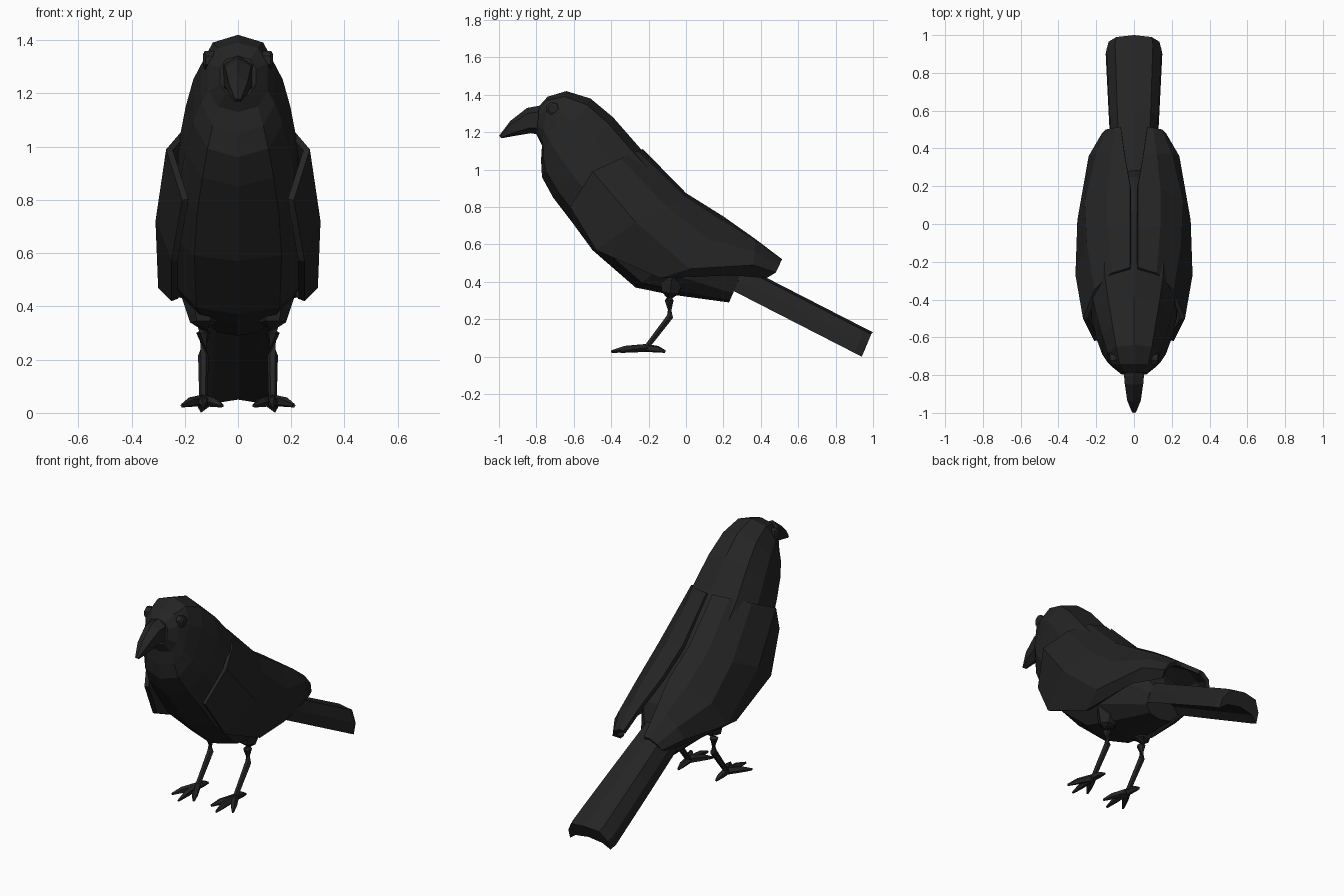
import bpy, bmesh, math
from mathutils import Vector

if "Cube" in bpy.data.objects:
    bpy.data.objects.remove(bpy.data.objects["Cube"])

black = bpy.data.materials.new("feather black")
black.diffuse_color = (0.018, 0.018, 0.018, 1)
black.use_nodes = True
black.node_tree.nodes["Principled BSDF"].inputs["Base Color"].default_value = black.diffuse_color


def make(name, bm, mirror=False, thick=0, recalc=True):
    if recalc:
        bmesh.ops.recalc_face_normals(bm, faces=bm.faces)
    me = bpy.data.meshes.new(name)
    bm.to_mesh(me)
    bm.free()
    me.materials.append(black)
    ob = bpy.data.objects.new(name, me)
    bpy.context.collection.objects.link(ob)
    if thick:
        s = ob.modifiers.new("thickness", 'SOLIDIFY')
        s.thickness = thick
        s.offset = -1
    if mirror:
        ob.modifiers.new("mirror", 'MIRROR').use_mirror_merge = False
    return ob


def skin(bm, rings, closed=True):
    """Join successive rings of points with quads; closed rings get caps."""
    vs = [[bm.verts.new(p) for p in r] for r in rings]
    n = len(rings[0])
    for a, b in zip(vs, vs[1:]):
        for j in range(n if closed else n - 1):
            k = (j + 1) % n
            bm.faces.new((a[j], a[k], b[k], b[j]))
    if closed:
        bm.faces.new(vs[0])
        bm.faces.new(vs[-1])


def slice_ring(ty, tz, by, bz, w, n=10, p=0.8):
    """Rounded cross-section between a top and a bottom point in the x=0 plane."""
    top, bot = Vector((0, ty, tz)), Vector((0, by, bz))
    mid, half = (top + bot) / 2, (top - bot) / 2
    out = []
    for i in range(n):
        s, c = math.sin(2 * math.pi * i / n), math.cos(2 * math.pi * i / n)
        x = math.copysign(abs(s) ** p, s) * w
        out.append(mid + half * math.copysign(abs(c) ** p, c) + Vector((x, 0, 0)))
    return out


def tube(bm, path, n=6):
    """Tapered tube through (x, y, z, radius) points."""
    pts = [Vector(q[:3]) for q in path]
    rings = []
    for i, p in enumerate(pts):
        d = pts[min(i + 1, len(pts) - 1)] - pts[max(i - 1, 0)]
        rot = d.to_track_quat('Z', 'Y')
        rings.append([p + rot @ Vector((math.cos(a), math.sin(a), 0)) * path[i][3]
                      for a in (2 * math.pi * k / n for k in range(n))])
    skin(bm, rings)


# head and body
bm = bmesh.new()
skin(bm, [slice_ring(*r) for r in (
    (-0.785, 1.34, -0.80, 1.19, 0.07), (-0.74, 1.39, -0.77, 1.13, 0.115),
    (-0.64, 1.42, -0.775, 1.05, 0.145), (-0.51, 1.38, -0.77, 0.96, 0.175),
    (-0.39, 1.28, -0.71, 0.85, 0.205), (-0.25, 1.12, -0.61, 0.72, 0.235),
    (0.0, 0.85, -0.50, 0.57, 0.25), (0.15, 0.70, -0.27, 0.37, 0.24),
    (0.25, 0.60, -0.10, 0.335, 0.21), (0.30, 0.45, 0.23, 0.29, 0.12))])
make("body", bm)

# beak
bm = bmesh.new()
skin(bm, [slice_ring(*r, n=6) for r in (
    (-0.74, 1.35, -0.74, 1.18, 0.065), (-0.85, 1.33, -0.83, 1.195, 0.055),
    (-0.94, 1.26, -0.92, 1.18, 0.04), (-1.0, 1.18, -0.985, 1.168, 0.012))])
make("beak", bm)

# eyes
bm = bmesh.new()
tube(bm, [(0.08, -0.71, 1.325, 0.036), (0.125, -0.715, 1.325, 0.036),
          (0.132, -0.715, 1.325, 0.022)], 7)
make("eyes", bm, mirror=True)

# folded wings: strips from the spine out and down to the lower edge
bm = bmesh.new()
skin(bm, [
    [(0.02, -0.23, 1.11), (0.12, -0.26, 1.10), (0.21, -0.35, 1.06), (0.27, -0.50, 0.99), (0.21, -0.62, 0.80)],
    [(0.02, 0.00, 0.875), (0.14, -0.01, 0.86), (0.25, -0.10, 0.80), (0.31, -0.27, 0.72), (0.25, -0.48, 0.57)],
    [(0.02, 0.20, 0.75), (0.14, 0.19, 0.73), (0.26, 0.12, 0.63), (0.30, 0.02, 0.47), (0.25, -0.14, 0.42)],
    [(0.05, 0.37, 0.63), (0.12, 0.37, 0.62), (0.20, 0.37, 0.56), (0.24, 0.36, 0.49), (0.23, 0.25, 0.435)],
    [(0.07, 0.515, 0.52), (0.10, 0.51, 0.52), (0.15, 0.50, 0.49), (0.17, 0.48, 0.45), (0.15, 0.43, 0.42)],
], closed=False)
make("wings", bm, mirror=True, thick=0.025, recalc=False)

# tail: arched section swept along the slope
half = [(0.10, 0.99, 0.12), (0.145, 0.965, 0.06), (0.15, 0.94, 0.0), (0.10, 0.955, 0.035)]
end = ([(0, 1.0, 0.13)] + half + [(0, 0.96, 0.05)]
       + [(-x, y, z) for x, y, z in reversed(half)])
bm = bmesh.new()
skin(bm, [[(x * s, y - 0.8 * t, z + 0.41 * t) for x, y, z in end]
          for t, s in ((1, 0.72), (0.5, 0.88), (0.05, 1.0), (0, 0.93))])
make("tail", bm)

# legs: feathered thigh and slanting shank
bm = bmesh.new()
tube(bm, [(0.13, -0.07, 0.46, 0.09), (0.13, -0.085, 0.34, 0.05), (0.13, -0.09, 0.30, 0.027),
          (0.13, -0.085, 0.215, 0.02), (0.13, -0.20, 0.065, 0.016), (0.13, -0.22, 0.04, 0.02)])
make("legs", bm, mirror=True)

# feet: three forward toes and one hind toe
bm = bmesh.new()
for x, y in ((0.06, -0.35), (0.13, -0.40), (0.21, -0.35), (0.13, -0.11)):
    tube(bm, [(0.13, -0.215, 0.047, 0.022),
              (0.13 + (x - 0.13) * 0.6, -0.215 + (y + 0.215) * 0.6, 0.04, 0.019),
              (x, y, 0.027, 0.007)], 5)
make("feet", bm, mirror=True)
